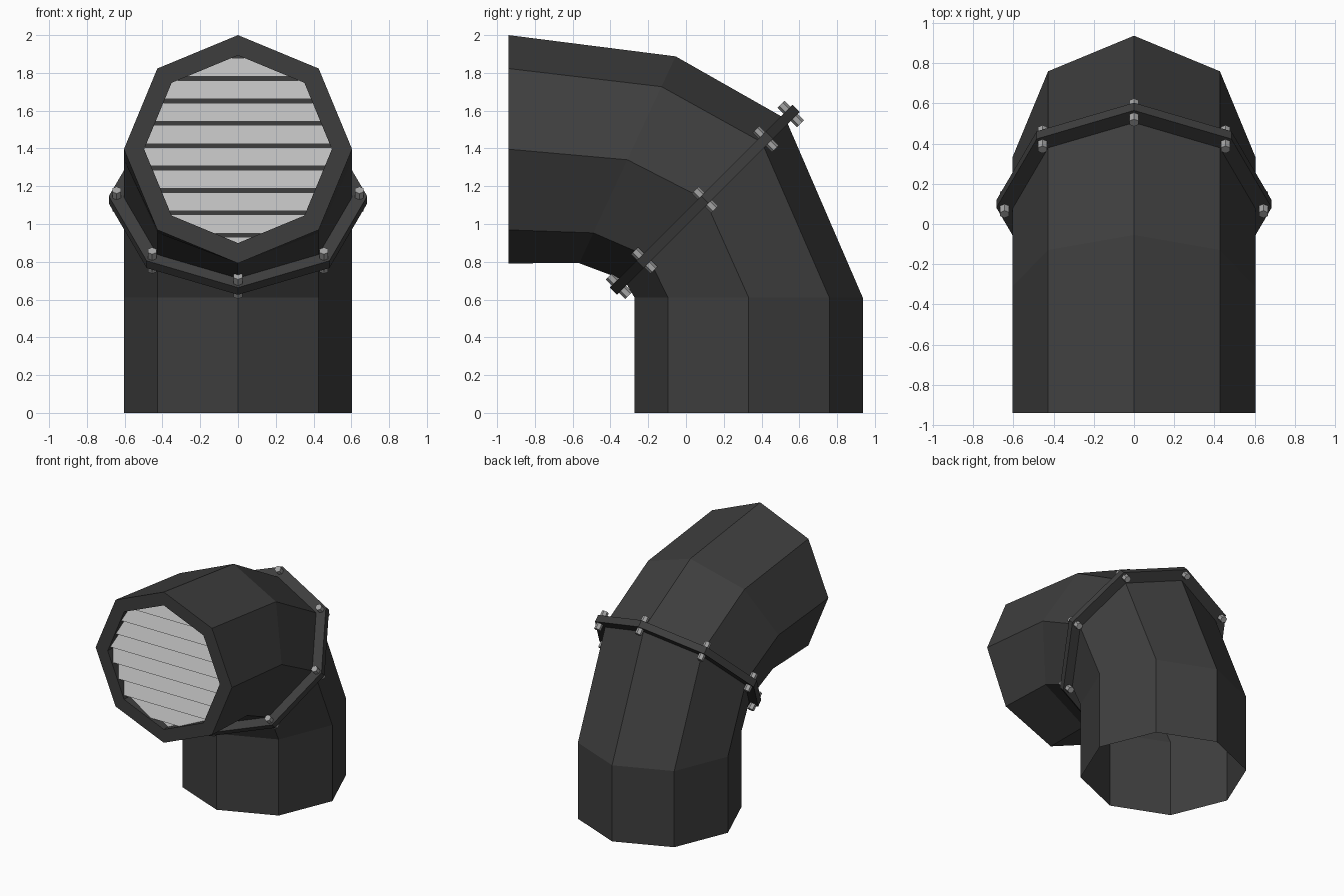
import bpy, bmesh
from math import sin, cos, pi, radians
from mathutils import Vector, Matrix

cube = bpy.data.objects.get("Cube")
if cube:
    bpy.data.objects.remove(cube)


def material(name, value):
    m = bpy.data.materials.new(name)
    m.use_nodes = True
    colour = (value, value, value, 1)
    m.diffuse_color = colour
    m.node_tree.nodes["Principled BSDF"].inputs["Base Color"].default_value = colour
    return m


dark = material("dark_metal", 0.048)
steel = material("bolt_steel", 0.37)
pale = material("pale_slats", 0.5)


def finish(name, bm, mat, recalc=True):
    if recalc:
        bmesh.ops.recalc_face_normals(bm, faces=bm.faces[:])
    mesh = bpy.data.meshes.new(name)
    bm.to_mesh(mesh)
    bm.free()
    mesh.materials.append(mat)
    obj = bpy.data.objects.new(name, mesh)
    bpy.context.collection.objects.link(obj)
    return obj


def octagon(y, z, tilt, r):
    """Corners of an octagon whose own up direction leans back by tilt degrees."""
    t = radians(tilt)
    up = Vector((0, sin(t), cos(t)))
    return [Vector((r * cos(k * pi / 4), y, z)) + up * r * sin(k * pi / 4)
            for k in range(8)]


def loft(bm, rings, closed=False):
    loops = [[bm.verts.new(p) for p in ring] for ring in rings]
    pairs = list(zip(loops, loops[1:]))
    if closed:
        pairs.append((loops[-1], loops[0]))
    for a, b in pairs:
        for k in range(8):
            n = (k + 1) % 8
            bm.faces.new((a[k], a[n], b[n], b[k]))
    return loops


R, INNER = 0.604, 0.497
FRONT, AXIS_Z, LEG_Y = -0.94, 1.396, 0.332

# Bent pipe, open below, with a thick front rim and a recessed dark back
bm = bmesh.new()
loops = loft(bm, [
    octagon(LEG_Y, 0, 90, R),
    octagon(LEG_Y, 0.61, 90, R),
    octagon(0.1, 1.13, 45, R),
    octagon(-0.31, 1.34, 25, R),
    octagon(FRONT, AXIS_Z, 0, R),
    octagon(FRONT, AXIS_Z, 0, INNER),
    octagon(FRONT + 0.1, AXIS_Z, 0, INNER),
])
bm.faces.new(loops[-1])
finish("bent_pipe", bm, dark)

# Clamp band around the middle of the bend
s = 0.5 ** 0.5
centre = Vector((0, 0.1, 1.128))
axis = Vector((0, -s, s))


def band_ring(r, offset):
    c = centre + axis * offset
    return octagon(c.y, c.z, 45, r)


bm = bmesh.new()
loft(bm, [band_ring(0.684, -0.027), band_ring(0.684, 0.027),
          band_ring(0.57, 0.027), band_ring(0.57, -0.027)], closed=True)
finish("clamp_band", bm, dark)

# Hexagonal bolts through the band corners
bm = bmesh.new()
turn = axis.to_track_quat('Z', 'Y').to_matrix().to_4x4()
for corner in band_ring(0.643, 0):
    bmesh.ops.create_cone(bm, cap_ends=True, segments=6, radius1=0.026,
                          radius2=0.026, depth=0.146,
                          matrix=Matrix.Translation(corner) @ turn)
finish("clamp_bolts", bm, steel)

# Sloping slats, trimmed to the octagonal opening
bm = bmesh.new()
PITCH, GAP = 0.1185, 0.02
for i in range(9):
    low = 1.77 - i * PITCH + GAP / 2
    high = low + PITCH - GAP
    near, far = FRONT + 0.015, FRONT + 0.07
    bm.faces.new([bm.verts.new(p) for p in (
        (-R, near, low), (R, near, low), (R, far, high), (-R, far, high))])
for k in range(8):
    a = (k + 0.5) * pi / 4
    out = Vector((cos(a), 0, sin(a)))
    bmesh.ops.bisect_plane(
        bm, geom=bm.verts[:] + bm.edges[:] + bm.faces[:],
        plane_co=Vector((0, 0, AXIS_Z)) + out * INNER * cos(pi / 8),
        plane_no=out, clear_outer=True)
finish("vent_slats", bm, pale, recalc=False)
